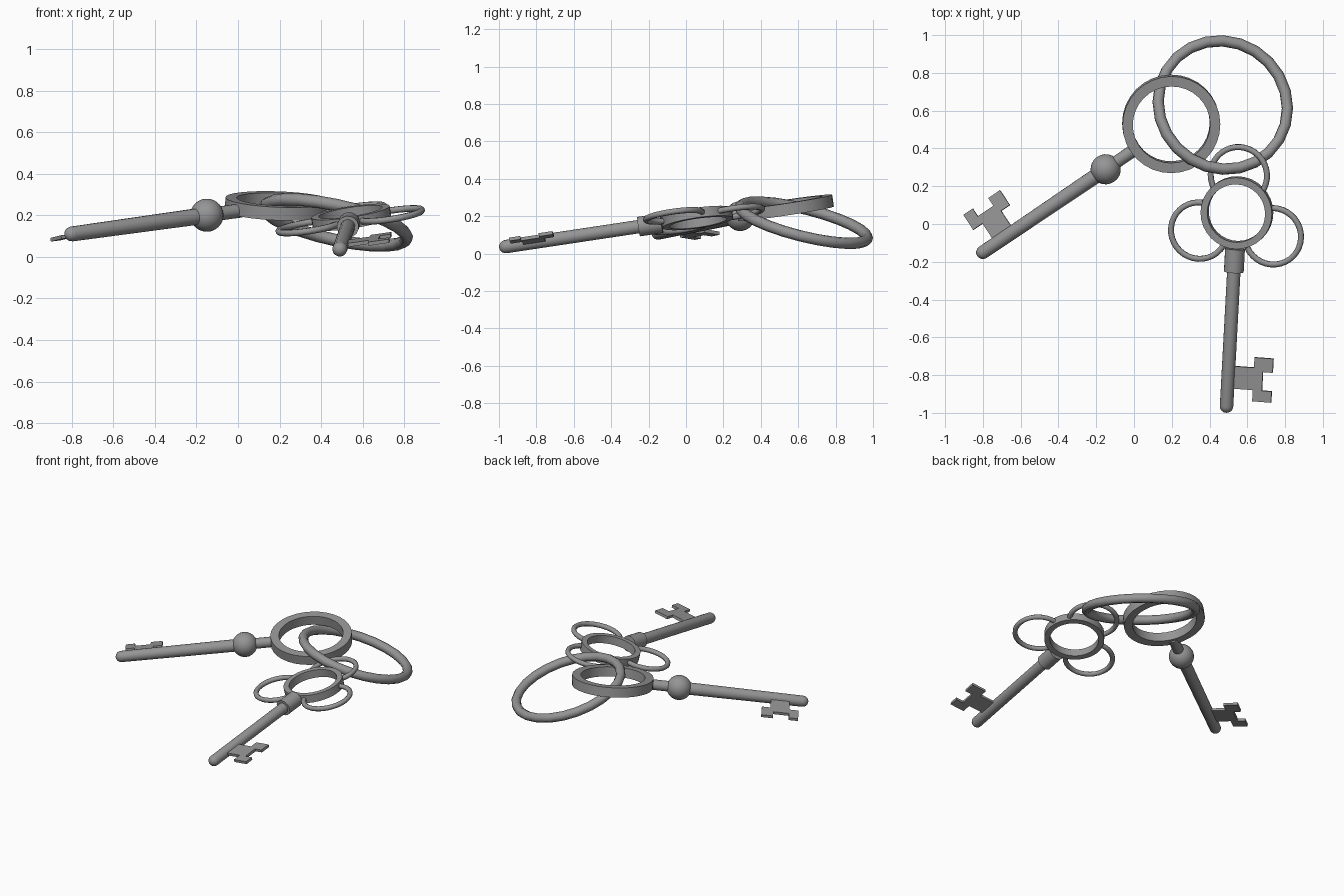
import bpy, bmesh
from math import cos, sin, pi, radians
from mathutils import Vector, Matrix

cube = bpy.data.objects.get("Cube")
if cube:
    bpy.data.objects.remove(cube, do_unlink=True)

# Single grey metal
metal = bpy.data.materials.new("grey_metal")
metal.use_nodes = True
GREY = (0.3, 0.3, 0.3, 1)
metal.diffuse_color = GREY
metal.node_tree.nodes["Principled BSDF"].inputs["Base Color"].default_value = GREY


def frame(origin, heading, slope):
    """Local Y follows heading on a plane with the given x/y slope; Z is its normal."""
    hx, hy = heading
    gx, gy = slope
    along = Vector((hx, hy, gx * hx + gy * hy)).normalized()
    normal = Vector((-gx, -gy, 1)).normalized()
    side = along.cross(normal)
    m = Matrix((side, along, normal)).transposed().to_4x4()
    m.translation = origin
    return m


def finish(name, bm, matrix, angle=40):
    bmesh.ops.recalc_face_normals(bm, faces=bm.faces)
    mesh = bpy.data.meshes.new(name)
    bm.to_mesh(mesh)
    bm.free()
    mesh.materials.append(metal)
    obj = bpy.data.objects.new(name, mesh)
    obj.matrix_world = matrix
    bpy.context.collection.objects.link(obj)
    bpy.ops.object.select_all(action='DESELECT')
    obj.select_set(True)
    bpy.context.view_layer.objects.active = obj
    bpy.ops.object.shade_smooth_by_angle(angle=radians(angle))


def lathe(name, profile, matrix, steps=16):
    """Spin (radius, distance) points round local Y."""
    bm = bmesh.new()
    verts = [bm.verts.new((r, t, 0)) for r, t in profile]
    edges = [bm.edges.new(pair) for pair in zip(verts, verts[1:])]
    bmesh.ops.spin(bm, geom=verts + edges, cent=(0, 0, 0), axis=(0, 1, 0),
                   angle=2 * pi, steps=steps, use_merge=True)
    bmesh.ops.remove_doubles(bm, verts=bm.verts, dist=0.0001)
    finish(name, bm, matrix)


def ring(name, matrix, radius, half_width, half_height, sides, segments=32, sweep=360):
    """Hoop round local Z, or an arc centred on local Y; four sides give a flat band."""
    bm = bmesh.new()
    corner = 1 / cos(pi / sides)
    loops = []
    for i in range(segments + 1):
        a = pi / 2 + radians(sweep) * (i / segments - 0.5)
        loop = []
        for j in range(sides):
            b = 2 * pi * (j + 0.5) / sides
            r = radius + half_width * corner * cos(b)
            loop.append(bm.verts.new((r * cos(a), r * sin(a),
                                      half_height * corner * sin(b))))
        loops.append(loop)
    for p, q in zip(loops, loops[1:]):
        for j in range(sides):
            k = (j + 1) % sides
            bm.faces.new((p[j], q[j], q[k], p[k]))
    if sweep < 360:
        bm.faces.new(loops[0])
        bm.faces.new(loops[-1])
    bmesh.ops.remove_doubles(bm, verts=bm.verts, dist=0.0001)
    finish(name, bm, matrix, 50)


def bit(name, matrix, side_scale, shift):
    """Two-toothed plate standing out from the shaft."""
    outline = [(0, .097), (.135, .097), (.135, .037), (.235, .037), (.235, .097),
               (.183, .097), (.183, .197), (.235, .197), (.235, .272),
               (.135, .272), (.135, .217), (0, .217)]
    bm = bmesh.new()
    face = bm.faces.new([bm.verts.new((x * side_scale, y + shift, -.009))
                         for x, y in outline])
    top = bmesh.ops.extrude_face_region(bm, geom=[face])["geom"]
    bmesh.ops.translate(bm, vec=(0, 0, .018),
                        verts=[v for v in top if isinstance(v, bmesh.types.BMVert)])
    finish(name, bm, matrix, 20)


def tip(r):
    """Rounded shaft end centred on the frame origin."""
    return [(r * sin(pi * i / 8), -r * cos(pi * i / 8)) for i in range(5)]


# Ball key: shaft, ball, neck, bit and flat-sided bow ring
ball_key = frame((-.80, -.15, .11), (.828, .56), (.174, -.052))
lathe("ball_key_shaft", tip(.036) + [(.040, .78)], ball_key)
lathe("ball_key_neck", [(.034, .78), (.034, .99), (0, .99)], ball_key)
ball = [(.08 * sin(pi * i / 12), .79 - .08 * cos(pi * i / 12)) for i in range(13)]
lathe("ball_key_ball", ball, ball_key, 24)
bit("ball_key_bit", ball_key, -.95, -.014)
ring("ball_key_bow", frame((.197, .53, .245), (.828, .56), (-.04, .15)),
     .232, .027, .032, 4)

# Clover key: shaft, collar, bit and flat-sided bow ring on one plane
SLOPE = (.155, .142)
BOW_X, BOW_Y, BOW_Z = .545, .06, .19
clover_key = frame((.49, -.964, .037), (.055, 1.02), SLOPE)
lathe("clover_key_shaft", tip(.036) + [(.036, .75)], clover_key)
lathe("clover_key_collar", [(0, .72), (.053, .72), (.053, .845), (0, .845)], clover_key)
bit("clover_key_bit", clover_key, 1.01, 0)
ring("clover_key_bow", frame((BOW_X, BOW_Y, BOW_Z), (0, 1), SLOPE), .173, .018, .027, 4)

# Three open loops that start and end in the clover bow ring
for label, x, y in (("back", .555, .258), ("right", .345, -.035), ("left", .735, -.065)):
    dx, dy = x - BOW_X, y - BOW_Y
    z = BOW_Z + SLOPE[0] * dx + SLOPE[1] * dy
    ring("clover_key_loop_" + label, frame((x, y, z), (dx, dy), SLOPE),
         .151, .015, .015, 8, 24, 246)

# Large carrying ring linking both keys
ring("carrying_ring", frame((.47, .63, .165), (0, 1), (-.22, -.25)),
     .350, .028, .028, 8, 24)
